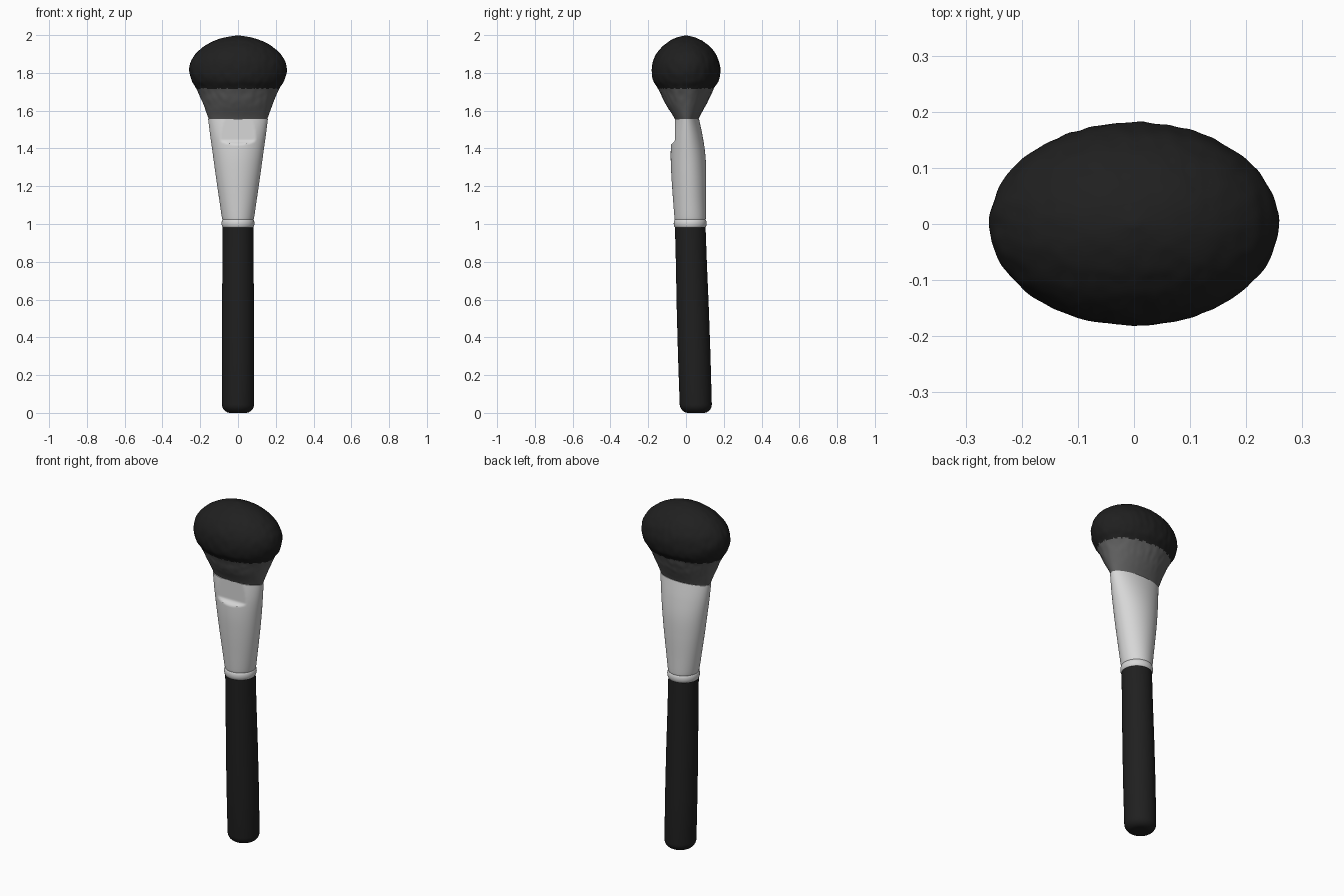
import bpy, bmesh, math
from mathutils import Vector, noise

if "Cube" in bpy.data.objects:
    bpy.data.objects.remove(bpy.data.objects["Cube"])


def material(name, v):
    m = bpy.data.materials.new(name)
    m.diffuse_color = (v, v, v, 1)
    m.use_nodes = True
    m.node_tree.nodes["Principled BSDF"].inputs["Base Color"].default_value = m.diffuse_color
    return m


BLACK = material("black", 0.014)
GREY = material("bristle grey", 0.12)
SILVER = material("pale silver", 0.68)


def smooth_keys(keys, steps):
    """Catmull-Rom interpolation of (z, centre y, half width x, half depth y)."""
    out = []
    for i in range(len(keys) - 1):
        p = [Vector(keys[max(0, min(len(keys) - 1, i + d))]) for d in (-1, 0, 1, 2)]
        for s in range(steps):
            t = s / steps
            out.append(0.5 * (2 * p[1] + (p[2] - p[0]) * t
                              + (2 * p[0] - 5 * p[1] + 4 * p[2] - p[3]) * t * t
                              + (3 * p[1] - p[0] - 3 * p[2] + p[3]) * t ** 3))
    out.append(Vector(keys[-1]))
    return out


def loft(name, rings, sides, mats, shape=None, mat_rule=None, angle=40):
    """Skin elliptical rings from bottom to top, closing both ends."""
    bm = bmesh.new()
    rows = []
    for z, cy, rx, ry in rings:
        row = []
        for k in range(sides):
            a = 2 * math.pi * k / sides
            co = Vector((rx * math.cos(a), cy + ry * math.sin(a), z))
            row.append(bm.verts.new(shape(co) if shape else co))
        rows.append(row)
    for lo, hi in zip(rows, rows[1:]):
        for k in range(sides):
            n = (k + 1) % sides
            bm.faces.new((lo[k], lo[n], hi[n], hi[k]))
    bm.faces.new(rows[0][::-1])
    bm.faces.new(rows[-1])
    if mat_rule:
        for f in bm.faces:
            f.material_index = mat_rule(f.calc_center_median())
    me = bpy.data.meshes.new(name)
    bm.to_mesh(me)
    bm.free()
    for m in mats:
        me.materials.append(m)
    ob = bpy.data.objects.new(name, me)
    bpy.context.collection.objects.link(ob)
    bpy.ops.object.select_all(action='DESELECT')
    ob.select_set(True)
    bpy.context.view_layer.objects.active = ob
    bpy.ops.object.shade_smooth_by_angle(angle=math.radians(angle))
    return ob


# Handle: slightly leaning rod with a rounded butt
def axis(z):
    return 0.053 - 0.031 * z


handle = []
for i in range(9):
    a = math.pi / 2 * i / 8
    z = 0.045 * (1 - math.cos(a))
    r = 0.04 + 0.045 * math.sin(a)
    handle.append((z, axis(z), r, r))
for z, r in ((0.3, 0.086), (0.55, 0.085), (0.8, 0.082), (0.985, 0.081)):
    handle.append((z, axis(z), r, r))
loft("handle", handle, 64, [BLACK])

# Collar: rounded bead between handle and ferrule
collar = []
for i in range(13):
    a = math.pi * (i / 12 - 0.5)
    z = 1.003 + 0.024 * math.sin(a)
    r = 0.075 + 0.012 * math.cos(a)
    collar.append((z, 0.022, r, r))
loft("collar", collar, 64, [SILVER])

# Ferrule: round at the collar, flattened oval at the bristles, thumb flat in front
ferrule_keys = [(1.022, 0.022, 0.080, 0.080), (1.034, 0.022, 0.085, 0.083),
                (1.12, 0.019, 0.098, 0.087), (1.25, 0.015, 0.117, 0.092),
                (1.36, 0.011, 0.132, 0.092), (1.46, 0.006, 0.146, 0.083),
                (1.555, 0.002, 0.158, 0.067)]


def thumb_flat(co):
    t = max(0.0, min(1.0, (co.z - 1.41) / 0.035))
    t = t * t * (3 - 2 * t)
    if co.z > 1.405:
        co.y = max(co.y, -0.086 + 0.028 * t)
    return co


loft("ferrule", smooth_keys(ferrule_keys, 14), 96, [SILVER], thumb_flat)

# Bristle head: grey base and black dome, with a fine uneven surface
head_keys = [(1.535, 0.004, 0.146, 0.054), (1.57, 0.003, 0.160, 0.070),
             (1.64, 0.0, 0.186, 0.111), (1.715, 0.0, 0.219, 0.147),
             (1.76, 0.0, 0.246, 0.174), (1.815, 0.0, 0.258, 0.181),
             (1.87, 0.0, 0.245, 0.171), (1.92, 0.0, 0.206, 0.143),
             (1.96, 0.0, 0.147, 0.100), (1.985, 0.0, 0.081, 0.055),
             (1.998, 0.0, 0.008, 0.006)]


def bristle_bumps(co):
    amt = 0.003 * min(1.0, max(0.0, (co.z - 1.57) / 0.1))
    n = noise.noise(Vector((co.x * 35, co.y * 35, co.z * 20)))
    radial = Vector((co.x, co.y, 0))
    if radial.length > 0.03:
        co = co + radial.normalized() * n * amt
    return co


def tip_colour(c):
    ragged = 0.008 * noise.noise(Vector((c.x * 60, c.y * 60, 3.0)))
    return 1 if c.z > 1.718 + ragged else 0


loft("bristle_head", smooth_keys(head_keys, 9), 180, [GREY, BLACK],
     bristle_bumps, tip_colour, 60)
